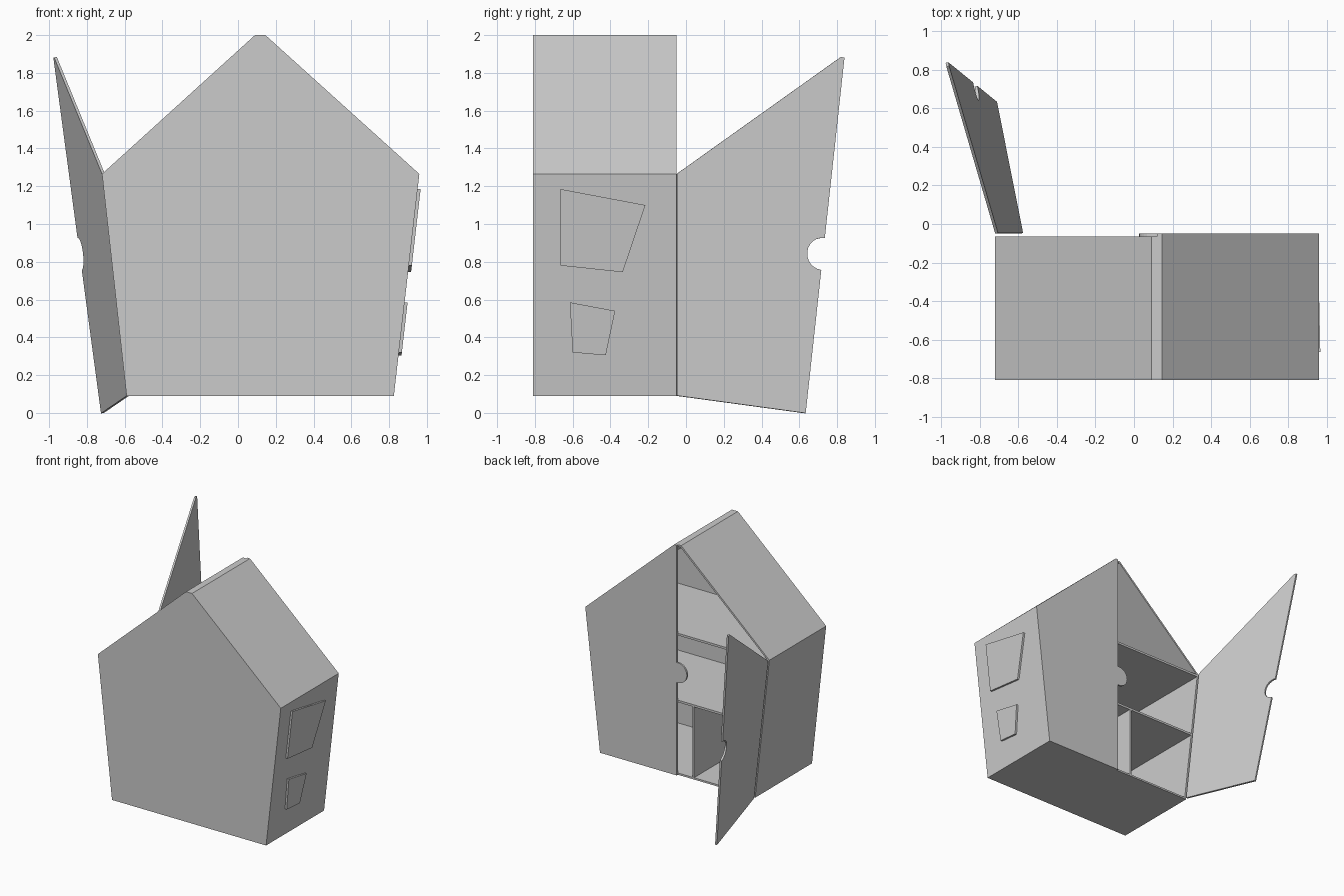
import bpy, bmesh, math
from mathutils import Matrix, Vector

if "Cube" in bpy.data.objects:
    bpy.data.objects.remove(bpy.data.objects["Cube"])

FRONT, BACK, T = -0.81, -0.065, 0.015
ZB, ZE, ZT = 0.09, 1.265, 2.0       # base, eaves, ridge heights


def left_x(z):
    return -0.59 - 0.13 * (z - ZB) / (ZE - ZB)


def right_x(z):
    return 0.825 + 0.135 * (z - ZB) / (ZE - ZB)


def prism(name, a, b, open_end=False):
    """Join two matching outlines into a closed solid."""
    bm = bmesh.new()
    va = [bm.verts.new(p) for p in a]
    vb = [bm.verts.new(p) for p in b]
    n = len(va)
    bm.faces.new(va)
    end = bm.faces.new(vb[::-1])
    for i in range(n):
        bm.faces.new((va[i], vb[i], vb[(i + 1) % n], va[(i + 1) % n]))
    bmesh.ops.recalc_face_normals(bm, faces=bm.faces[:])
    if open_end:
        bmesh.ops.delete(bm, geom=[end], context='FACES_ONLY')
    me = bpy.data.meshes.new(name)
    bm.to_mesh(me)
    bm.free()
    ob = bpy.data.objects.new(name, me)
    bpy.context.collection.objects.link(ob)
    return ob


def slab(name, pts, y0, y1, open_end=False):
    return prism(name, [(x, y0, z) for x, z in pts],
                 [(x, y1, z) for x, z in pts], open_end)


def catch(x, r, straight=0.01, zc=0.945, n=12):
    """Rounded bump to the left of x, listed from top to bottom."""
    pts = [(x - straight - r * math.sin(math.pi * i / n),
            zc + r * math.cos(math.pi * i / n)) for i in range(n + 1)]
    return [(x, zc + r)] + pts + [(x, zc - r)]


# Hollow house shell, open at the back
shell = slab("house_shell", [(left_x(ZB), ZB), (right_x(ZB), ZB), (right_x(ZE), ZE),
                             (0.145, ZT), (0.09, ZT), (left_x(ZE), ZE)],
             FRONT, BACK, True)
mod = shell.modifiers.new("wall_thickness", 'SOLIDIFY')
mod.thickness = T
mod.offset = -1
mod.use_even_offset = True

# Fixed back panel with rounded catch tab
slab("back_panel", [(0.12, ZB), (right_x(ZB), ZB), (right_x(ZE), ZE),
                    (0.145, ZT), (0.12, ZT)] + catch(0.12, 0.083), BACK, BACK + T)

# Door with matching notch, swung open about the sloping wall edge
door = slab("back_door", [(left_x(ZB), ZB), (left_x(ZE), ZE), (0.09, ZT), (0.11, ZT)]
            + catch(0.11, 0.086, 0.0) + [(0.11, ZB)], BACK, BACK + T)
pivot = Vector((left_x(ZB), BACK + T, ZB))
axis = Vector((left_x(ZE) - left_x(ZB), 0, ZE - ZB))
door.data.transform(Matrix.Translation(pivot)
                    @ Matrix.Rotation(math.radians(102), 4, axis)
                    @ Matrix.Translation(-pivot))

# Interior floors and ground floor partition
for name, top in (("middle_floor", 0.71), ("attic_floor", ZE)):
    low = top - 0.018
    slab(name, [(left_x(low) + 0.008, low), (right_x(low) - 0.008, low),
                (right_x(top) - 0.008, top), (left_x(top) + 0.008, top)],
         FRONT + 0.008, BACK)
slab("partition", [(-0.028, ZB + 0.008), (-0.012, ZB + 0.008),
                   (-0.012, 0.7), (-0.028, 0.7)], FRONT + 0.008, BACK)

# Crooked raised windows on the right wall
windows = {
    "upper_window": [(-0.665, 1.185), (-0.215, 1.10), (-0.335, 0.745), (-0.665, 0.78)],
    "lower_window": [(-0.615, 0.585), (-0.375, 0.54), (-0.425, 0.305), (-0.60, 0.32)],
}
for name, pts in windows.items():
    prism(name, [(right_x(z) - 0.005, y, z) for y, z in pts],
          [(right_x(z) + 0.016, y, z) for y, z in pts])
